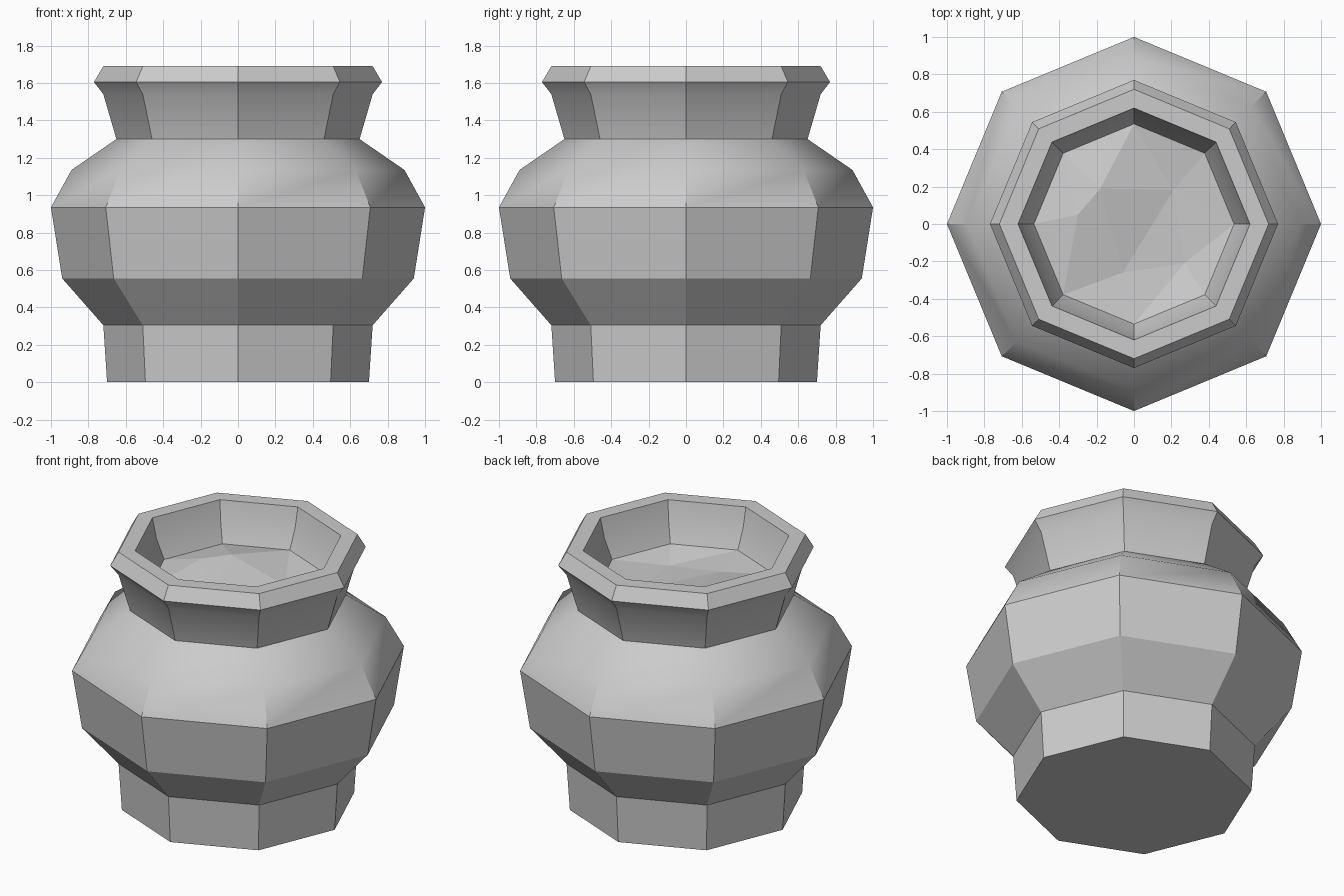
import bpy
from math import cos, sin, pi, radians
from mathutils import Vector
from mathutils.geometry import delaunay_2d_cdt

if "Cube" in bpy.data.objects:
    bpy.data.objects.remove(bpy.data.objects["Cube"])

SIDES = 8


def ring(r, z):
    return [(r * cos(2 * pi * i / SIDES), r * sin(2 * pi * i / SIDES), z) for i in range(SIDES)]


def make(name, verts, faces):
    mesh = bpy.data.meshes.new(name)
    mesh.from_pydata(verts, [], faces)
    mesh.validate()
    obj = bpy.data.objects.new(name, mesh)
    bpy.context.collection.objects.link(obj)
    return obj


# Pot: octagonal lathe, outside from foot to rim and down the inside of the neck
profile = [(0.70, 0), (0.72, 0.305), (0.94, 0.555), (1.0, 0.935), (0.89, 1.135),
           (0.65, 1.30), (0.72, 1.54), (0.77, 1.605), (0.72, 1.69),
           (0.62, 1.69), (0.59, 1.56), (0.535, 1.44)]
verts = [v for r, z in profile for v in ring(r, z)]
faces = [tuple(reversed(range(SIDES)))]
for k in range(len(profile) - 1):
    a, b = k * SIDES, (k + 1) * SIDES
    for i in range(SIDES):
        j = (i + 1) % SIDES
        faces.append((a + i, a + j, b + j, b + i))
pot = make("pot", verts, faces)
bpy.context.view_layer.objects.active = pot
pot.select_set(True)
bpy.ops.object.shade_smooth_by_angle(angle=radians(30))

# Contents: uneven faceted fill closing the neck
bumps = [(-0.18, 0.19, 1.495), (0.21, 0.18, 1.40), (-0.06, -0.26, 1.42),
         (0.27, -0.21, 1.39), (-0.30, 0.05, 1.49)]
points = ring(0.535, 1.44) + bumps
tris = delaunay_2d_cdt([Vector(p[:2]) for p in points], [],
                       [list(range(SIDES))], 1, 1e-5)
fill = []
for p, src in zip(tris[0], tris[3]):
    fill.append((p.x, p.y, points[src[0]][2]))
make("soil_fill", fill, [tuple(f) for f in tris[2]])
